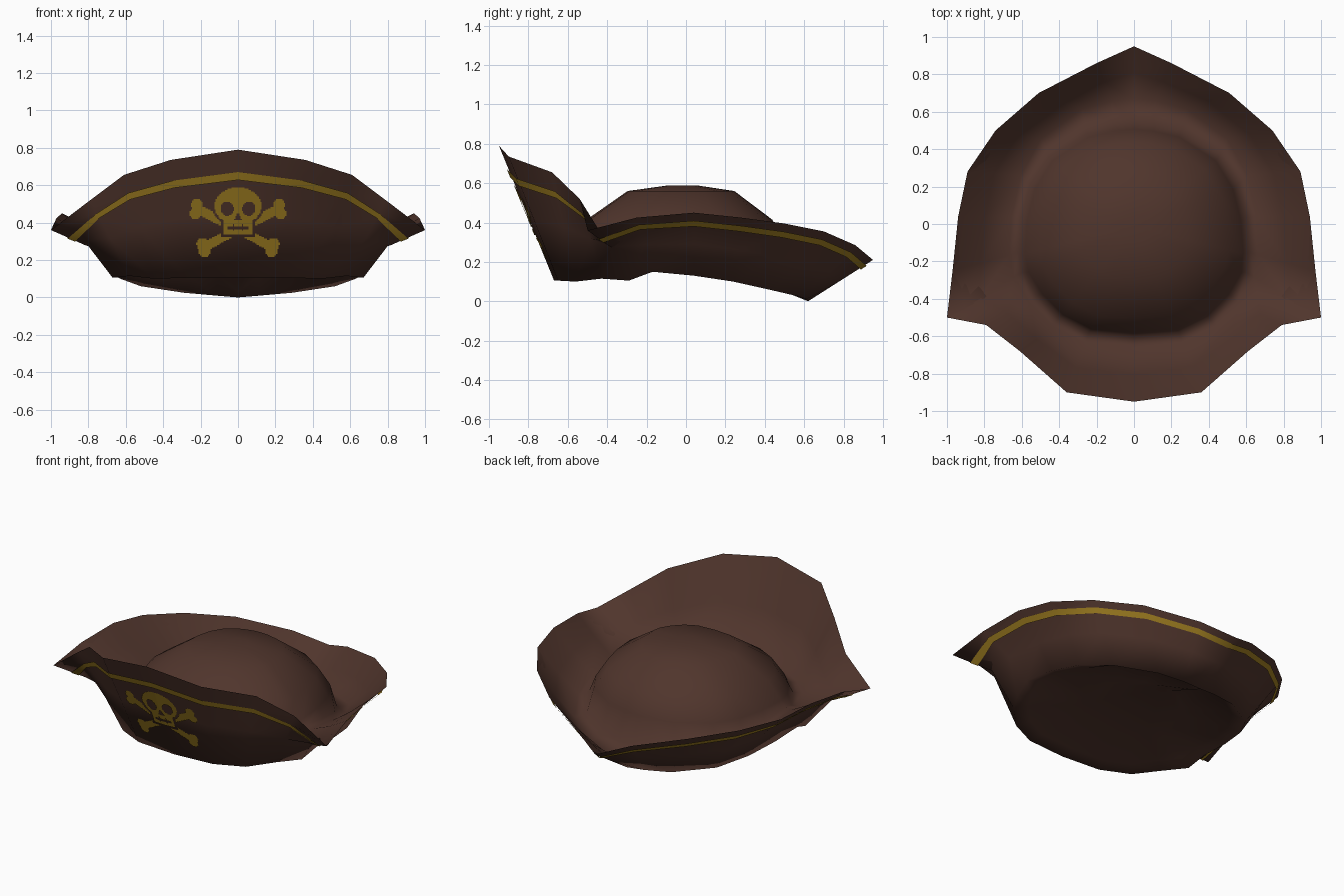
import bpy, bmesh, math
from mathutils import Vector
from mathutils.bvhtree import BVHTree

if "Cube" in bpy.data.objects:
    bpy.data.objects.remove(bpy.data.objects["Cube"])


def material(name, rgb):
    m = bpy.data.materials.new(name)
    m.diffuse_color = (*[(c / 255) ** 2.2 for c in rgb], 1)
    m.use_nodes = True
    m.node_tree.nodes["Principled BSDF"].inputs["Base Color"].default_value = m.diffuse_color
    return m


brown = material("brown_felt", (81, 56, 48))
gold = material("gold_trim", (158, 125, 38))


def finish(bm, name, mat, angle=60):
    me = bpy.data.meshes.new(name)
    bm.to_mesh(me)
    ob = bpy.data.objects.new(name, me)
    bpy.context.collection.objects.link(ob)
    me.materials.append(mat)
    bpy.ops.object.select_all(action='DESELECT')
    ob.select_set(True)
    bpy.context.view_layer.objects.active = ob
    bpy.ops.object.shade_smooth_by_angle(angle=math.radians(angle))
    return ob


def bridge(bm, a, b):
    """Join two closed loops with triangles whose diagonals mirror across x = 0."""
    n = len(a)
    for i in range(n):
        j = (i + 1) % n
        if i < n // 2:
            tris = (a[i], a[j], b[j]), (a[i], b[j], b[i])
        else:
            tris = (a[i], a[j], b[i]), (a[j], b[j], b[i])
        for t in tris:
            bm.faces.new(t)


# Half outline of brim, front centre round to back tip: edge and crease
EDGE = [(0, -.95, .79), (.36, -.90, .735), (.61, -.68, .655), (.79, -.54, .52),
        (1, -.5, .36), (.97, -.25, .425), (.94, .04, .45), (.89, .28, .425),
        (.74, .5, .395), (.51, .7, .355), (.2, .86, .285), (0, .95, .21)]
CREASE = [(0, -.67, .105), (.27, -.65, .105), (.45, -.56, .10), (.58, -.43, .115),
          (.67, -.29, .105), (.695, -.17, .15), (.68, .04, .13), (.63, .24, .10),
          (.52, .42, .06), (.29, .57, .025), (.12, .61, .01), (0, .62, 0)]
CORNER = 4


def full(half):
    pts = [Vector(p) for p in half]
    return pts + [Vector((-p.x, p.y, p.z)) for p in pts[-2:0:-1]]


edge, crease = full(EDGE), full(CREASE)
N = len(edge)
station = [min(i, N - i) for i in range(N)]

# Middle ring: steeper at the sides, lifted at the two folded corners
mid = [c.lerp(e, .5) for c, e in zip(crease, edge)]
for i, s in enumerate(station):
    if s == CORNER:
        mid[i] = crease[i].lerp(edge[i], .4) + Vector((0, 0, .07))
    elif CORNER < s < 8:
        mid[i].x *= .96


def stripe_row(front_t, corner_t, side_t):
    row = []
    for i, s in enumerate(station):
        t = front_t if s < CORNER else corner_t if s == CORNER else side_t
        row.append(mid[i].lerp(edge[i], (t - .5) * 2))
    return row


low = stripe_row(.768, .67, .80)
high = stripe_row(.83, .77, .89)

# Hat: underside, outer brim, inner brim, floor and crown as one shell
bm = bmesh.new()
under = [Vector((c.x * .88, c.y * .88, max(c.z + .02, .11))) for c in crease]
under[N // 2].z = .03
heart = [Vector((c.x * .45, c.y * .45, .16)) for c in crease]
inner = [Vector((c.x * .96, c.y * (1.08 if c.y > 0 else .98), c.z + .10 - .06 * c.y))
         for c in crease]
inner_mid = [p.lerp(e, .5) - Vector((0, 0, .01)) for p, e in zip(inner, edge)]
floor = [Vector((c.x * .89, c.y * .89, max(c.z, .04) + .11 - .06 * c.y)) for c in crease]
rings = [heart, under, crease, mid, low, high, edge, inner_mid, inner, floor]
for s, z in ((.84, .30), (.73, .415), (.42, .56), (.12, .588)):
    rings.append([Vector((c.x * s, c.y * s - .015, z)) for c in crease])
loops = [[bm.verts.new(p) for p in r] for r in rings]
for a, b in zip(loops, loops[1:]):
    bridge(bm, a, b)
bm.faces.new(loops[-1])
bm.faces.new(loops[0])
bmesh.ops.recalc_face_normals(bm, faces=bm.faces)
tree = BVHTree.FromBMesh(bm)
finish(bm, "hat_brim_and_crown", brown, 115)

# Gold stripe: thin band just outside the brim
bm = bmesh.new()
band = []
for row in (low, high):
    out = []
    for i in range(N):
        tangent = row[(i + 1) % N] - row[i - 1]
        out.append(row[i] + tangent.cross(edge[i] - mid[i]).normalized() * .008)
    band.append([bm.verts.new(p) for p in out])
bridge(bm, *band)
bmesh.ops.recalc_face_normals(bm, faces=bm.faces)
finish(bm, "brim_stripe", gold)


# Skull and crossed bones emblem, described as a 2D rule
def near(x, z, cx, cz, rx, rz=None):
    return ((x - cx) / rx) ** 2 + ((z - cz) / (rz or rx)) ** 2 < 1


def head(x, z, grow=0):
    return (near(x, z, 0, .488, .125 + grow, .1 + grow)
            or (x < .078 + grow and .335 - grow < z < .45))


def bone(x, z):
    ax, az, bx, bz = -.19, .265, .22, .475
    dx, dz = bx - ax, bz - az
    t = max(0, min(1, ((x - ax) * dx + (z - az) * dz) / (dx * dx + dz * dz)))
    shaft = math.hypot(x - ax - t * dx, z - az - t * dz) < .024
    knobs = ((.22, .495), (.228, .448), (-.19, .287), (-.178, .245))
    return shaft or any(near(x, z, cx, cz, .031) for cx, cz in knobs)


def emblem(x, z):
    ax = abs(x)
    if head(ax, z):
        holes = (near(ax, z, .058, .474, .035, .038)
                 or (.415 < z < .455 and ax < (.455 - z) * .55)
                 or (.36 < z < .39 and .02 < ax < .03)
                 or (.367 < z < .377 and ax < .055))
        return not holes
    return not head(ax, z, .014) and (bone(x, z) or bone(-x, z))


bm = bmesh.new()
STEP = .007
verts = {}


def corner(i, k):
    if (i, k) not in verts:
        hit, nor, _, _ = tree.ray_cast(Vector((i * STEP, -3, k * STEP)), Vector((0, 1, 0)))
        verts[i, k] = bm.verts.new(hit + Vector((0, -.006, 0)))
    return verts[i, k]


for i in range(-40, 40):
    for k in range(28, 88):
        if emblem((i + .5) * STEP, (k + .5) * STEP):
            bm.faces.new([corner(i, k), corner(i + 1, k), corner(i + 1, k + 1), corner(i, k + 1)])
finish(bm, "skull_emblem", gold)
